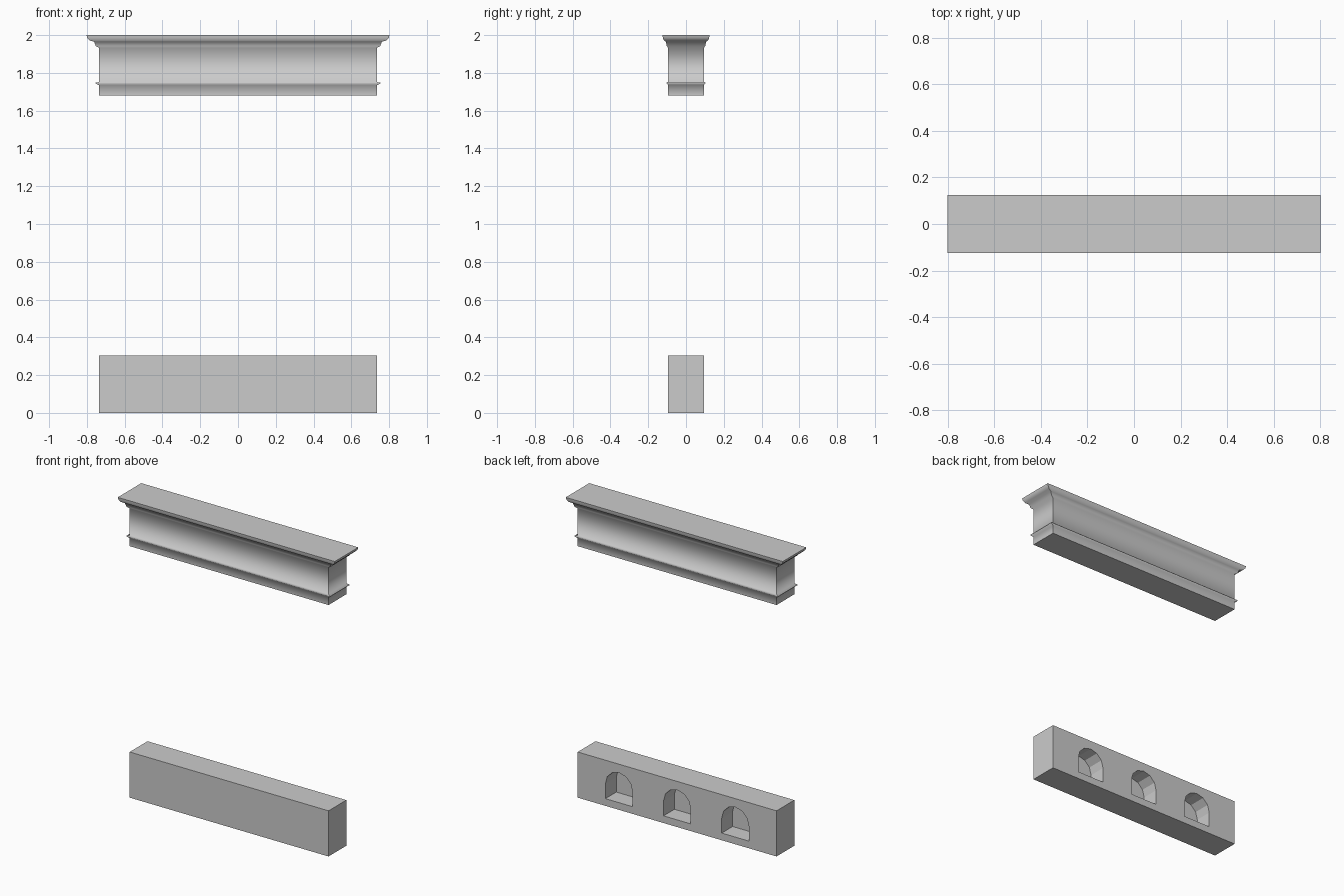
import bpy, bmesh, math

if "Cube" in bpy.data.objects:
    bpy.data.objects.remove(bpy.data.objects["Cube"])

HX, HY = 0.735, 0.094      # half size of the wall body
OX, OY = 0.067, 0.030      # greatest moulding overhang


def to_object(name, bm):
    bmesh.ops.recalc_face_normals(bm, faces=bm.faces)
    mesh = bpy.data.meshes.new(name)
    bm.to_mesh(mesh)
    bm.free()
    obj = bpy.data.objects.new(name, mesh)
    bpy.context.collection.objects.link(obj)
    return obj


def stacked_rectangles(name, profile, smooth):
    """Loft rectangles through (height, overhang fraction) points."""
    bm = bmesh.new()
    rings = []
    for z, t in profile:
        x, y = HX + OX * t, HY + OY * t
        rings.append([bm.verts.new((sx * x, sy * y, z))
                      for sx, sy in ((-1, -1), (1, -1), (1, 1), (-1, 1))])
    bm.faces.new(rings[0])
    bm.faces.new(rings[-1])
    for a, b in zip(rings, rings[1:]):
        for i in range(4):
            j = (i + 1) % 4
            bm.faces.new((a[i], a[j], b[j], b[i])).smooth = smooth
    # keep mitred corners and the caps crisp
    for a, b in zip(rings, rings[1:]):
        for i in range(4):
            bm.edges.get((a[i], b[i])).smooth = False
    for r in (rings[0], rings[-1]):
        for i in range(4):
            bm.edges.get((r[i], r[(i + 1) % 4])).smooth = False
    return to_object(name, bm)


# Upper moulded cornice: plain foot, thin bead, frieze, crown
cornice_profile = [(1.68, 0), (1.735, 0), (1.743, 0.27), (1.748, 0.27),
                   (1.752, 0), (1.932, 0), (1.942, 0.27), (1.965, 0.4),
                   (1.971, 0.75), (1.985, 0.95), (2.0, 1)]
stacked_rectangles("cornice", cornice_profile, True)

# Lower plain block
base = stacked_rectangles("base_block", [(0, 0), (0.305, 0)], False)

# Three arched niches cut in the back face
R, FLOOR, SPRING, DEPTH, SEGMENTS = 0.1, 0.048, 0.148, 0.115, 6
arch = [(-R, FLOOR), (R, FLOOR)]
arch += [(R * math.cos(math.pi * k / SEGMENTS),
          SPRING + R * math.sin(math.pi * k / SEGMENTS))
         for k in range(SEGMENTS + 1)]
bm = bmesh.new()
for cx in (-0.43, 0, 0.43):
    inner = [bm.verts.new((cx + x, HY - DEPTH, z)) for x, z in arch]
    outer = [bm.verts.new((cx + x, HY + 0.05, z)) for x, z in arch]
    bm.faces.new(inner)
    bm.faces.new(outer)
    for i in range(len(arch)):
        j = (i + 1) % len(arch)
        bm.faces.new((inner[i], inner[j], outer[j], outer[i]))
cutter = to_object("niche_cutter", bm)
cutter.hide_render = True

mod = base.modifiers.new("niches", 'BOOLEAN')
mod.operation = 'DIFFERENCE'
mod.solver = 'EXACT'
mod.object = cutter
bpy.context.view_layer.objects.active = base
base.select_set(True)
bpy.ops.object.modifier_apply(modifier=mod.name)
bpy.data.objects.remove(cutter)
